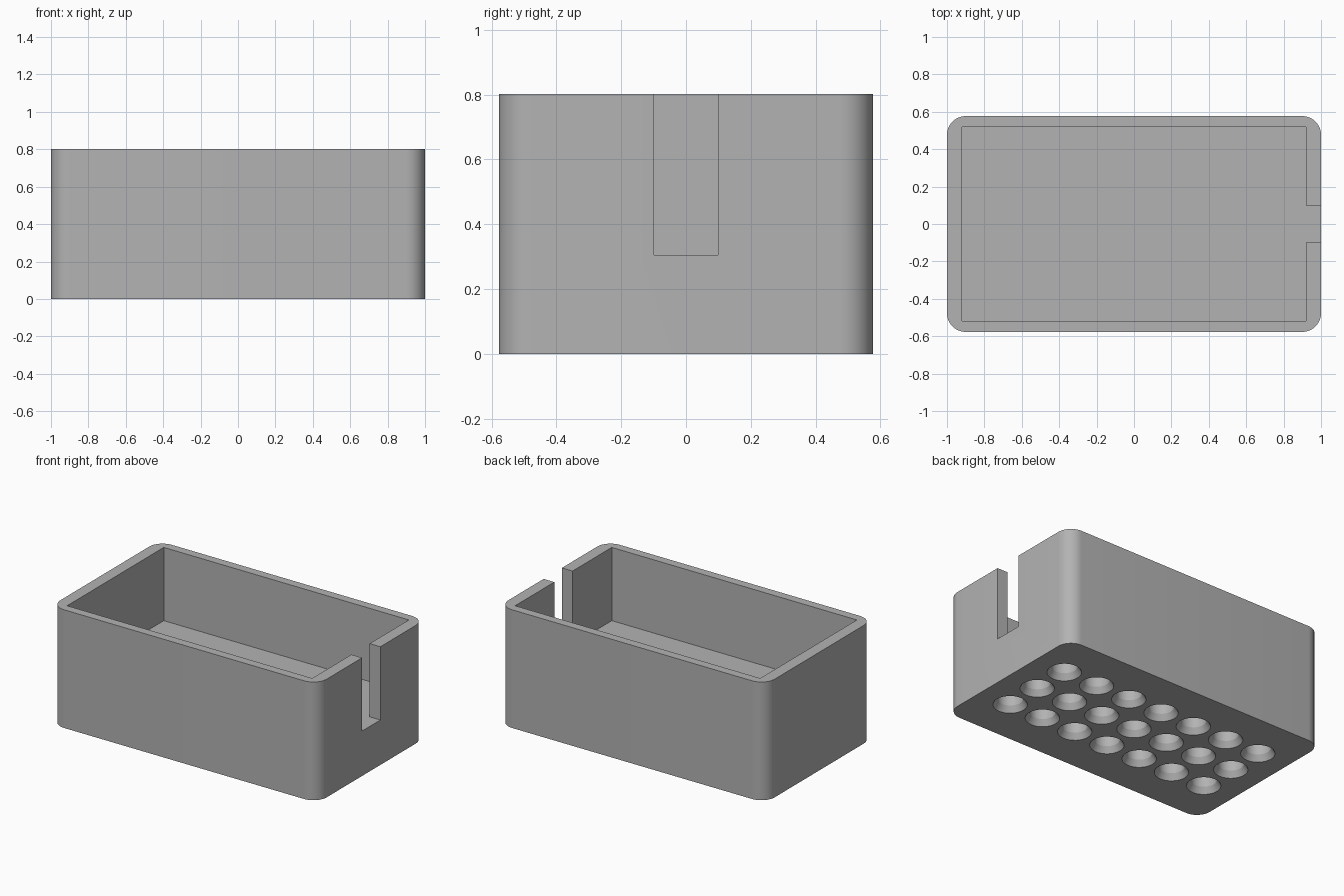
import bpy, bmesh
from math import cos, sin, pi, radians

cube = bpy.data.objects.get("Cube")
if cube:
    bpy.data.objects.remove(cube)

HALF_X, HALF_Y, HEIGHT, FLOOR = 1.0, 0.577, 0.802, 0.305
CORNER, PITCH = 0.1, 0.256

grey = bpy.data.materials.new("plain grey")
grey.use_nodes = True
colour = (0.45, 0.45, 0.45, 1)
grey.diffuse_color = colour
grey.node_tree.nodes["Principled BSDF"].inputs["Base Color"].default_value = colour


def finish(name, bm):
    bmesh.ops.recalc_face_normals(bm, faces=bm.faces)
    mesh = bpy.data.meshes.new(name)
    bm.to_mesh(mesh)
    bm.free()
    mesh.materials.append(grey)
    ob = bpy.data.objects.new(name, mesh)
    bpy.context.collection.objects.link(ob)
    return ob


def prism(name, outline, z0, z1):
    """Extrude a flat outline from z0 up to z1."""
    bm = bmesh.new()
    face = bm.faces.new([bm.verts.new((x, y, z0)) for x, y in outline])
    top = bmesh.ops.extrude_face_region(bm, geom=[face])["geom"]
    verts = [g for g in top if isinstance(g, bmesh.types.BMVert)]
    bmesh.ops.translate(bm, verts=verts, vec=(0, 0, z1 - z0))
    return finish(name, bm)


def rounded_rectangle(hx, hy, r, steps=10):
    points = []
    for quarter, (sx, sy) in enumerate([(1, 1), (-1, 1), (-1, -1), (1, -1)]):
        for i in range(steps + 1):
            a = (quarter + i / steps) * pi / 2
            points.append((sx * (hx - r) + r * cos(a), sy * (hy - r) + r * sin(a)))
    return points


def add_lathe(bm, cx, cy, profile, sides=32):
    """Closed round solid from (radius, z) pairs."""
    rings = [[bm.verts.new((cx + r * cos(2 * pi * i / sides),
                            cy + r * sin(2 * pi * i / sides), z))
              for i in range(sides)] for r, z in profile]
    for low, high in zip(rings, rings[1:]):
        for i in range(sides):
            j = (i + 1) % sides
            bm.faces.new((low[i], low[j], high[j], high[i]))
    bm.faces.new(rings[0][::-1])
    bm.faces.new(rings[-1])


# Box body with rounded upright corners
box = prism("box_body", rounded_rectangle(HALF_X, HALF_Y, CORNER), 0, HEIGHT)

# Inner space joined to the slot through the right-hand end wall
half = [(-0.92, 0.518), (0.92, 0.518), (0.92, 0.098), (1.1, 0.098)]
outline = half + [(x, -y) for x, y in reversed(half)]
cavity = prism("cavity_cutter", outline, FLOOR, HEIGHT + 0.1)

# Countersunk blind sockets in the underside
bm = bmesh.new()
for column in range(-3, 4):
    for row in range(-1, 2):
        add_lathe(bm, column * PITCH, row * PITCH,
                  [(0.117, -0.02), (0.105, 0), (0.08, 0.04), (0.08, 0.24)])
sockets = finish("socket_cutter", bm)

# Cut both shapes out of the body
for cutter in (cavity, sockets):
    cutter.hide_render = True
    mod = box.modifiers.new(cutter.name, "BOOLEAN")
    mod.operation = "DIFFERENCE"
    mod.solver = "EXACT"
    mod.object = cutter
depsgraph = bpy.context.evaluated_depsgraph_get()
cut_mesh = bpy.data.meshes.new_from_object(box.evaluated_get(depsgraph))
box.modifiers.clear()
box.data = cut_mesh
for cutter in (cavity, sockets):
    bpy.data.objects.remove(cutter)

# One material, smooth rounded corners and crisp edges
cut_mesh.materials.clear()
cut_mesh.materials.append(grey)
for poly in cut_mesh.polygons:
    poly.material_index = 0
bpy.ops.object.select_all(action="DESELECT")
box.select_set(True)
bpy.context.view_layer.objects.active = box
bpy.ops.object.shade_smooth_by_angle(angle=radians(25))
